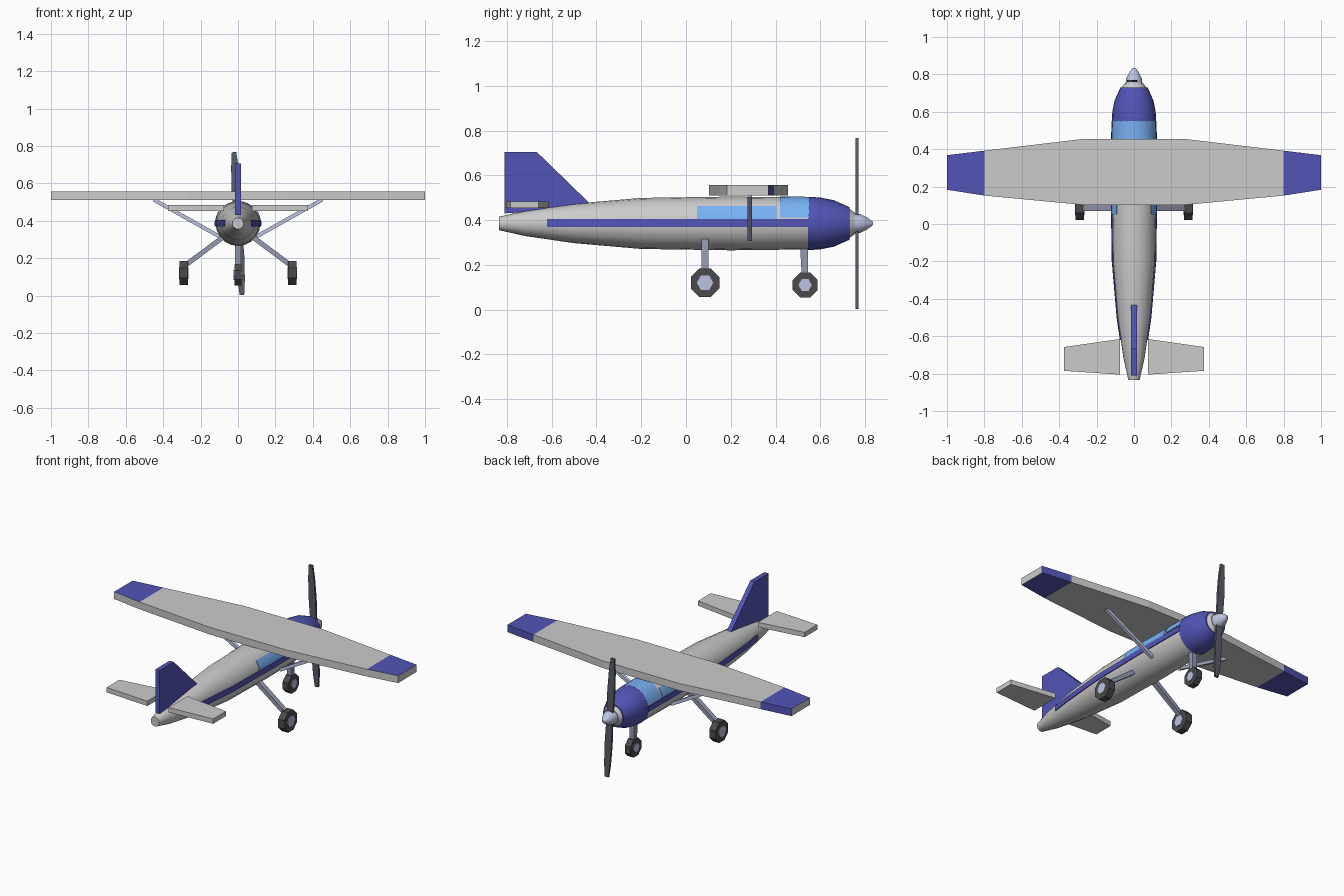
import bpy, bmesh, math
from mathutils import Vector

if "Cube" in bpy.data.objects:
    bpy.data.objects.remove(bpy.data.objects["Cube"])

CZ = 0.385  # height of the fuselage axis


def mat(name, r, g, b):
    m = bpy.data.materials.new(name)
    m.diffuse_color = (r, g, b, 1)
    m.use_nodes = True
    m.node_tree.nodes["Principled BSDF"].inputs["Base Color"].default_value = m.diffuse_color
    return m


BLUE = mat("blue", 0.085, 0.09, 0.47)
GLASS = mat("glass", 0.19, 0.44, 0.9)
RUBBER = mat("rubber", 0.07, 0.07, 0.075)
STEEL = mat("steel", 0.3, 0.32, 0.44)
SILVER = mat("silver", 0.5, 0.55, 0.75)
BLADE = mat("blade", 0.1, 0.11, 0.14)


def loft(name, rings, material=None, smooth=False, cap=True):
    """Skin a list of closed rings into one solid."""
    bm = bmesh.new()
    vs = [[bm.verts.new(p) for p in ring] for ring in rings]
    n = len(vs[0])
    for a, b in zip(vs, vs[1:]):
        for i in range(n):
            bm.faces.new((a[i], a[(i + 1) % n], b[(i + 1) % n], b[i]))
    if cap:
        bm.faces.new(vs[0])
        bm.faces.new(vs[-1])
    bmesh.ops.recalc_face_normals(bm, faces=bm.faces)
    me = bpy.data.meshes.new(name)
    bm.to_mesh(me)
    bm.free()
    ob = bpy.data.objects.new(name, me)
    bpy.context.collection.objects.link(ob)
    if material:
        me.materials.append(material)
    if smooth:
        bpy.ops.object.select_all(action='DESELECT')
        ob.select_set(True)
        bpy.context.view_layer.objects.active = ob
        bpy.ops.object.shade_smooth_by_angle(angle=math.radians(35))
    return ob


def lathe(name, profile, material=None, n=20):
    """Revolve (y, radius) pairs round the fuselage axis."""
    ang = [2 * math.pi * i / n for i in range(n)]
    return loft(name, [[(r * math.cos(t), y, CZ + r * math.sin(t)) for t in ang]
                       for y, r in profile], material, True)


def slab(name, stations, z0, z1, material=None):
    """Flat wing from (x, rear y, front y) stations."""
    return loft(name, [[(x, a, z0), (x, b, z0), (x, b, z1), (x, a, z1)]
                       for x, a, b in stations], material)


def beam(name, a, b, wa, wb, d, material):
    """Bar from a to b, wa/wb wide along y at its ends, d thick."""
    a, b = Vector(a), Vector(b)
    y = Vector((0, 1, 0))
    s = (b - a).normalized().cross(y).normalized() * d / 2
    return loft(name, [[p + y * w / 2 + s, p + y * w / 2 - s, p - y * w / 2 - s, p - y * w / 2 + s]
                       for p, w in ((a, wa), (b, wb))], material)


def wheel(name, x, y, z, r, w, hub_r):
    def disc(nm, rad, half, n, m):
        off = math.pi / n if n == 8 else 0
        loft(nm, [[(x + h, y + rad * math.cos(off + 2 * math.pi * i / n),
                    z + rad * math.sin(off + 2 * math.pi * i / n)) for i in range(n)]
                  for h in (-half, half)], m)
    disc(name + "_tyre", r, w / 2, 8, RUBBER)
    disc(name + "_hub", hub_r, w / 2 + 0.004, 6, SILVER)


# fuselage, engine cowl and spinner
BODY = [(-0.835, 0.03), (-0.72, 0.056), (-0.5, 0.088), (-0.2, 0.114),
        (0.2, 0.12), (0.55, 0.116)]
lathe("fuselage", BODY + [(0.7, 0.08), (0.73, 0.065), (0.752, 0.05)])
lathe("engine_cowl", [(0.545, 0.119), (0.6, 0.116), (0.66, 0.104), (0.73, 0.073)], BLUE)
lathe("spinner", [(0.748, 0.046), (0.78, 0.041), (0.81, 0.026), (0.835, 0.007)], SILVER)


def radius(y):
    for (y0, r0), (y1, r1) in zip(BODY, BODY[1:]):
        if y <= y1:
            return r0 + (r1 - r0) * (y - y0) / (y1 - y0)
    return BODY[-1][1]


def panel(name, ys, z0, z1, material, lift, side=1, wrap=False, n=4):
    """Thin shell hugging the fuselage between two heights, or over the top."""
    rings = []
    for y in ys:
        r = radius(y) + lift
        a0 = math.asin((z0 - CZ) / r)
        a1 = math.pi - a0 if wrap else math.asin((z1 - CZ) / r)
        ts = [a0 + (a1 - a0) * i / n for i in range(n + 1)]
        arc = [(side * k * math.cos(t), y, CZ + k * math.sin(t))
               for k, tt in ((r, ts), (r - 0.012, ts[::-1])) for t in tt]
        rings.append(arc)
    loft(name, rings, material, True)


# windscreen, cabin windows and side stripes
panel("windscreen", (0.42, 0.55), 0.412, 0, GLASS, 0.003, wrap=True, n=12)
for side, tag in ((-1, "left"), (1, "right")):
    panel(tag + "_window", (0.05, 0.2, 0.405), 0.405, 0.462, GLASS, 0.003, side)
    panel(tag + "_stripe", (-0.62, -0.5, -0.2, 0.2, 0.55), 0.37, 0.404, BLUE, 0.005, side, n=2)

# main wing with painted tips
half = [(0.27, 0.102, 0.455), (0.8, 0.152, 0.392), (1.0, 0.183, 0.368)]
wing = slab("wing", [(-x, a, b) for x, a, b in half[::-1]] + half, 0.51, 0.556)
wing.data.materials.append(None)
wing.data.materials.append(BLUE)
for f in wing.data.polygons:
    if abs(f.center.x) > 0.8 and (abs(f.normal.z) > 0.5 or f.normal.y > 0.5):
        f.material_index = 1

# tail fin
fin = [(-0.81, 0.43), (-0.81, 0.705), (-0.667, 0.705), (-0.41, 0.455)]
loft("tail_fin", [[(x, y, z) for y, z in fin] for x in (-0.015, 0.015)], BLUE)

# paired tailplanes, wing struts and main gear
for s, tag in ((-1, "left"), (1, "right")):
    slab(tag + "_tailplane", [(s * 0.075, -0.805, -0.615), (s * 0.375, -0.785, -0.658)], 0.453, 0.484)
    beam(tag + "_strut", (s * 0.1, 0.285, 0.316), (s * 0.45, 0.285, 0.512), 0.02, 0.02, 0.02, SILVER)
    beam(tag + "_gear_leg", (s * 0.08, 0.085, 0.312), (s * 0.28, 0.085, 0.163), 0.033, 0.03, 0.026, STEEL)
    wheel(tag + "_wheel", s * 0.29, 0.085, 0.12, 0.069, 0.044, 0.037)

# nose gear
beam("nose_gear_leg", (0, 0.527, 0.29), (0, 0.532, 0.12), 0.036, 0.026, 0.034, STEEL)
wheel("nose_wheel", 0, 0.532, 0.11, 0.06, 0.04, 0.03)

# two-blade propeller, tilted slightly
outline = [(-0.02, 0), (-0.024, 0.17), (-0.02, 0.3), (-0.012, 0.382),
           (0.012, 0.382), (0.02, 0.3), (0.024, 0.17), (0.02, 0)]
for k, tag in ((0, "upper"), (math.pi, "lower")):
    t = k + math.radians(3.2)
    loft(tag + "_propeller_blade",
         [[(x * math.cos(t) - z * math.sin(t), y, CZ + x * math.sin(t) + z * math.cos(t))
           for x, z in outline] for y in (0.758, 0.771)], BLADE)
